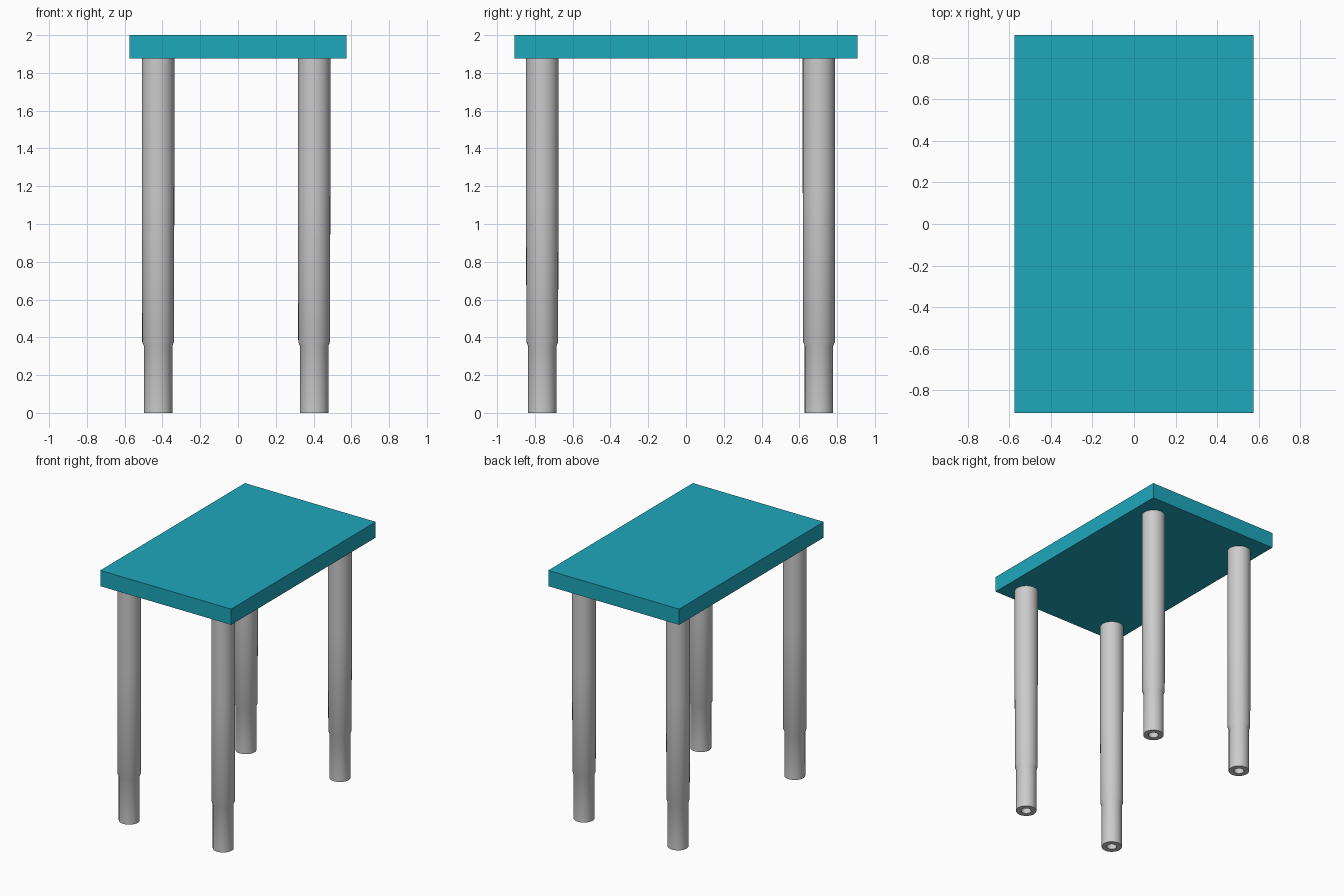
import bpy, bmesh, math

if "Cube" in bpy.data.objects:
    bpy.data.objects.remove(bpy.data.objects["Cube"])


def add_object(name, bm, colour=None):
    mesh = bpy.data.meshes.new(name)
    bm.to_mesh(mesh)
    bm.free()
    obj = bpy.data.objects.new(name, mesh)
    bpy.context.collection.objects.link(obj)
    if colour:
        mat = bpy.data.materials.new(name + "_colour")
        mat.diffuse_color = colour
        mat.use_nodes = True
        mat.node_tree.nodes["Principled BSDF"].inputs["Base Color"].default_value = mat.diffuse_color
        mesh.materials.append(mat)
    return obj


# Tabletop slab
bm = bmesh.new()
bmesh.ops.create_cube(bm, size=1)
bmesh.ops.scale(bm, vec=(1.15, 1.815, 0.125), verts=bm.verts)
bmesh.ops.translate(bm, vec=(0, 0, 1.9375), verts=bm.verts)
add_object("tabletop", bm, (0.013, 0.386, 0.503, 1))

# Stepped hollow leg, as a closed (radius, height) profile spun about z
PROFILE = [(0.037, 0), (0.0755, 0), (0.0755, 0.355), (0.084, 0.375),
           (0.086, 1.2), (0.086, 1.875), (0.037, 1.875)]


def leg(name, x, y, sides=32):
    bm = bmesh.new()
    rings = [[bm.verts.new((x + r * math.cos(math.tau * i / sides),
                            y + r * math.sin(math.tau * i / sides), z))
              for i in range(sides)] for r, z in PROFILE]
    for a, b in zip(rings, rings[1:] + rings[:1]):
        for i in range(sides):
            j = (i + 1) % sides
            bm.faces.new((a[i], a[j], b[j], b[i]))
    bmesh.ops.recalc_face_normals(bm, faces=bm.faces)
    obj = add_object(name, bm)
    bpy.ops.object.select_all(action='DESELECT')
    obj.select_set(True)
    bpy.context.view_layer.objects.active = obj
    bpy.ops.object.shade_smooth_by_angle(angle=math.radians(30))


# Four legs, slightly off-centre under the top
for side, x in (("left", -0.423), ("right", 0.403)):
    for end, y in (("front", -0.761), ("back", 0.704)):
        leg(f"{end}_{side}_leg", x, y)
